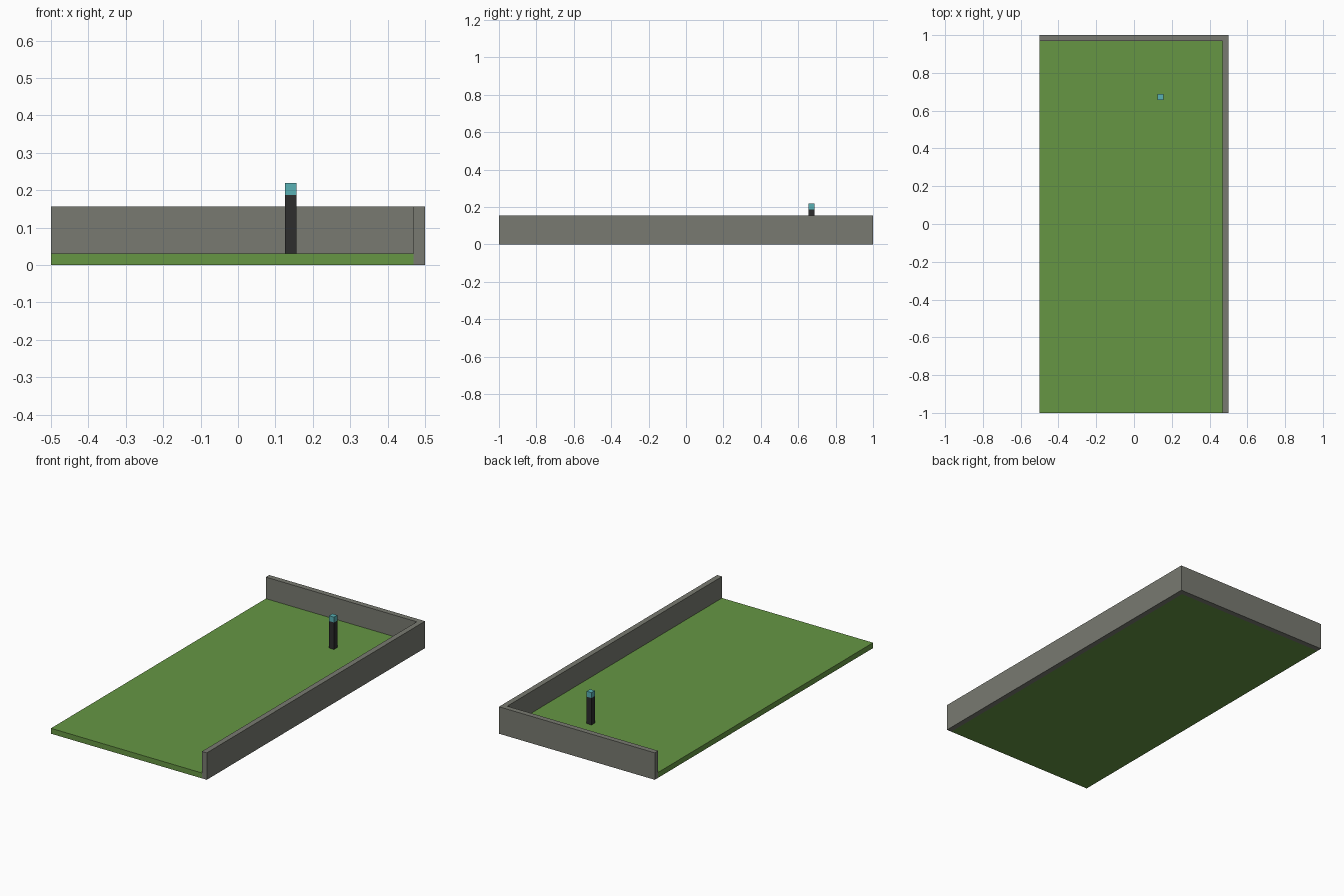
import bpy
import bmesh

cube = bpy.data.objects.get("Cube")
if cube:
    bpy.data.objects.remove(cube, do_unlink=True)

U = 1 / 32  # block unit: wall, slab and post thickness


def material(name, rgb):
    mat = bpy.data.materials.new(name)
    mat.use_nodes = True
    color = (*rgb, 1)
    mat.diffuse_color = color
    bsdf = mat.node_tree.nodes["Principled BSDF"]
    bsdf.inputs["Base Color"].default_value = color
    bsdf.inputs["Roughness"].default_value = 0.9
    return mat


def prism(name, outline, z0, z1, mat):
    """Extrude a flat outline from z0 up to z1."""
    bm = bmesh.new()
    base = bm.faces.new([bm.verts.new((x, y, z0)) for x, y in outline])
    top = bmesh.ops.extrude_face_region(bm, geom=[base], use_keep_orig=True)
    verts = [v for v in top["geom"] if isinstance(v, bmesh.types.BMVert)]
    bmesh.ops.translate(bm, verts=verts, vec=(0, 0, z1 - z0))
    bmesh.ops.recalc_face_normals(bm, faces=bm.faces)
    mesh = bpy.data.meshes.new(name)
    bm.to_mesh(mesh)
    bm.free()
    mesh.materials.append(mat)
    obj = bpy.data.objects.new(name, mesh)
    bpy.context.collection.objects.link(obj)
    return obj


def rect(x0, x1, y0, y1):
    return [(x0, y0), (x1, y0), (x1, y1), (x0, y1)]


grass = material("grass green", (0.133, 0.305, 0.057))
stone = material("stone grey", (0.190, 0.195, 0.165))
dark = material("charcoal", (0.027, 0.027, 0.027))
teal = material("teal", (0.100, 0.440, 0.460))

# Ground slab, inside the walls
prism("ground_slab", rect(-0.5, 0.5 - U, -1, 1 - U), 0, U, grass)

# L-shaped wall along the left side and the back
wall = [(0.5, -1), (0.5, 1), (-0.5, 1), (-0.5, 1 - U),
        (0.5 - U, 1 - U), (0.5 - U, -1)]
prism("corner_wall", wall, 0, 5 * U, stone)

# Post with its coloured cap
post = rect(4 * U, 5 * U, 21 * U, 22 * U)
prism("post", post, U, 6 * U, dark)
prism("post_cap", post, 6 * U, 7 * U, teal)
